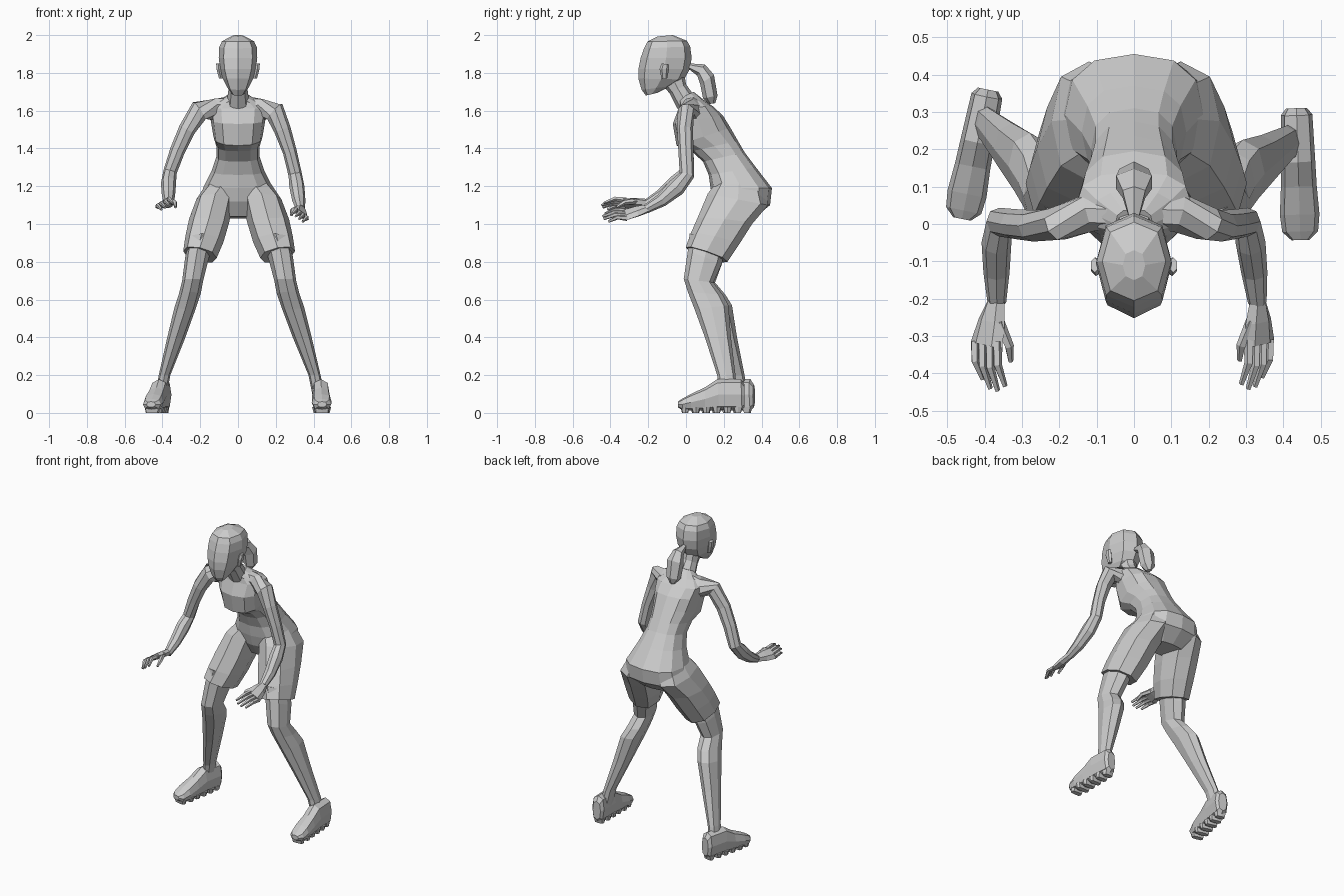
import bpy, bmesh
from math import sin, cos, pi
from mathutils import Vector as V, Matrix


def spow(a, p):
    return (1 if a > 0 else -1) * abs(a) ** p


def skin(name, rings, xf=None):
    """Join rings of points into a capped flat-faced solid."""
    bm = bmesh.new()
    vs = [[bm.verts.new(xf(p) if xf else p) for p in r] for r in rings]
    n = len(vs[0])
    for a, b in zip(vs, vs[1:]):
        for i in range(n):
            j = (i + 1) % n
            bm.faces.new((a[i], a[j], b[j], b[i]))
    bm.faces.new(vs[0])
    bm.faces.new(vs[-1])
    bmesh.ops.recalc_face_normals(bm, faces=bm.faces)
    me = bpy.data.meshes.new(name)
    bm.to_mesh(me)
    bm.free()
    ob = bpy.data.objects.new(name, me)
    bpy.context.collection.objects.link(ob)
    return ob


def loft(name, rows, n=8, power=1.0, xf=None):
    """Rows: centre x, half width, front y, front z, back y, back z, [sideways slope]."""
    rings = []
    for x, w, ya, za, yb, zb, *s in rows:
        c, d = V((x, (ya + yb) / 2, (za + zb) / 2)), V((0, (ya - yb) / 2, (za - zb) / 2))
        u = V((w, 0, w * s[0] if s else 0))
        rings.append([c + d * spow(cos(2 * pi * k / n), power) + u * spow(sin(2 * pi * k / n), power)
                      for k in range(n)])
    return skin(name, rings, xf)


def tube(name, pts, n=6, hint=V((1, 0, 0))):
    """Points: x, y, z, radius along hint, radius across."""
    P = [V(p[:3]) for p in pts]
    rings = []
    for i, p in enumerate(P):
        t = (P[min(i + 1, len(P) - 1)] - P[max(i - 1, 0)]).normalized()
        u = (hint - t * hint.dot(t)).normalized()
        v = t.cross(u)
        a, b = pts[i][3:]
        rings.append([p + u * a * cos(2 * pi * k / n) + v * b * sin(2 * pi * k / n) for k in range(n)])
    return skin(name, rings)


# torso with hips, waist and chest
loft("torso", [
    (0, .12, .20, 1.04, .36, 1.03),
    (0, .20, .15, 1.12, .445, 1.10),
    (0, .185, .13, 1.19, .455, 1.19),
    (0, .14, .12, 1.26, .37, 1.30),
    (0, .115, .09, 1.33, .31, 1.38),
    (0, .115, .03, 1.385, .275, 1.44),
    (0, .13, -.05, 1.415, .235, 1.51),
    (0, .145, -.07, 1.53, .195, 1.575),
    (0, .155, -.04, 1.61, .14, 1.625),
    (0, .11, -.035, 1.64, .09, 1.66),
    (0, .05, -.04, 1.66, .04, 1.70)], 12, .8)

# neck and head
loft("neck", [(0, .06, -.045, 1.61, .05, 1.67), (0, .05, -.085, 1.69, .0, 1.74),
              (0, .05, -.13, 1.74, -.01, 1.80)])
loft("head", [
    (0, .032, -.212, 1.68, -.15, 1.695),
    (0, .055, -.235, 1.71, -.08, 1.73),
    (0, .08, -.252, 1.77, -.01, 1.765),
    (0, .095, -.252, 1.82, .02, 1.82),
    (0, .102, -.24, 1.88, .03, 1.88),
    (0, .10, -.222, 1.93, .022, 1.94),
    (0, .085, -.205, 1.965, .005, 1.97),
    (0, .03, -.15, 1.993, -.07, 2.0)], 8, .85)
loft("ponytail", [
    (0, .015, .015, 1.82, .02, 1.85),
    (0, .035, .06, 1.785, .10, 1.845),
    (0, .055, .075, 1.74, .148, 1.79),
    (0, .045, .09, 1.665, .167, 1.68),
    (0, .015, .12, 1.635, .155, 1.64)], 6)

# shorts legs, bare legs, shoes and ears, once per side
shorts = [(.08, .09, .16, 1.22, .40, 1.22), (.125, .105, .115, 1.16, .435, 1.10),
          (.16, .11, .06, 1.03, .35, 1.00, .1), (.185, .105, .025, .95, .28, .89, .15),
          (.21, .092, -.002, .875, .22, .80, .2)]
leg = [(.20, .07, .02, .95, .21, .88), (.225, .066, .01, .86, .19, .79),
       (.25, .058, -.012, .71, .145, .69), (.265, .06, .01, .64, .195, .625),
       (.29, .06, .045, .55, .225, .57), (.34, .05, .10, .40, .238, .40),
       (.405, .032, .165, .20, .262, .20), (.425, .032, .175, .10, .27, .10)]
shoe = [(0, .028, .175, .15, .175, .03), (0, .042, .155, .18, .16, .013),
        (0, .046, .03, .178, .04, .015), (0, .048, -.035, .135, -.035, .012),
        (0, .053, -.11, .10, -.11, .012), (0, .048, -.155, .075, -.155, .015),
        (0, .024, -.178, .06, -.178, .03)]
for side, word in ((1, "right"), (-1, "left")):
    def body(p, s=side):
        if s > 0:
            return p
        return V((-p.x * .96, p.y + .08 * max(0, .8 - p.z), p.z))

    centre = V((.44, .135, 0)) if side > 0 else V((-.425, .188, 0))
    turn = Matrix.Rotation(.03 if side > 0 else -.2, 3, 'Z')

    def foot(p, c=centre, m=turn):
        return c + m @ p

    loft(word + "_shorts_leg", shorts, 8, .85, body)
    loft(word + "_leg", leg, 8, .9, body)
    loft(word + "_shoe", shoe, 8, .75, foot)
    # tread lumps under the sole
    for i in range(6):
        y, w = .14 - i * .056, (.034, .042, .044, .046, .05, .042)[i]
        loft(word + "_tread", [(0, w * .85, y + .016, 0, y - .016, 0),
                               (0, w, y + .024, .03, y - .024, .03)], 8, .5, foot)
    loft(word + "_ear", [(side * .09, .012, -.13, 1.77, -.10, 1.77),
                         (side * .102, .014, -.14, 1.82, -.09, 1.82),
                         (side * .105, .012, -.13, 1.85, -.09, 1.845)], 6)

# arms
tube("right_arm", [
    (.05, .045, 1.62, .05, .06), (.12, .03, 1.605, .05, .065), (.195, .0, 1.595, .058, .045),
    (.235, -.005, 1.50, .045, .042), (.275, .0, 1.38, .037, .04), (.303, .005, 1.26, .036, .04),
    (.312, -.05, 1.195, .04, .048), (.322, -.13, 1.125, .035, .035), (.33, -.21, 1.08, .025, .024)], 8)
tube("left_arm", [
    (-.05, .045, 1.62, .05, .06), (-.12, .03, 1.605, .05, .065), (-.205, .0, 1.60, .058, .045),
    (-.27, -.005, 1.50, .045, .042), (-.32, .0, 1.39, .04, .04), (-.36, .005, 1.275, .036, .04),
    (-.368, -.05, 1.215, .04, .046), (-.368, -.13, 1.15, .035, .035), (-.367, -.21, 1.105, .025, .024)], 8)


def hand(word, side, wrist, knuckle, spread):
    """Palm, four fingers and a thumb; spread points from index to little finger."""
    w, k, s = V(wrist), V(knuckle), V(spread).normalized()
    m = w.lerp(k, .5)
    tube(word + "_palm", [(*w, .024, .022), (*m, .042, .022), (*k, .05, .017)], 6, s)
    for i in range(4):
        b = k + s * (i - 1.5) * .023 + V((0, .01, 0))
        reach = (.95, 1.05, 1.0, .8)[i]
        mid = b + V((0, -.065 * reach, .006))
        tip = mid + V((-.02 * side, -.06 * reach, -.022))
        tube(word + "_finger", [(*b, .013, .015), (*mid, .012, .012), (*tip, .007, .007)], 5, s)
    a = m - s * .022
    b = a + V((-.028 * side, -.065, -.008))
    tip = b + V((-.004 * side, -.04, -.025))
    tube(word + "_thumb", [(*a, .016, .016), (*b, .013, .013), (*tip, .007, .007)], 5, s)


hand("right", 1, (.33, -.20, 1.083), (.335, -.32, 1.05), (.8, 0, -.6))
hand("left", -1, (-.367, -.20, 1.11), (-.395, -.325, 1.11), (-.85, 0, -.5))
